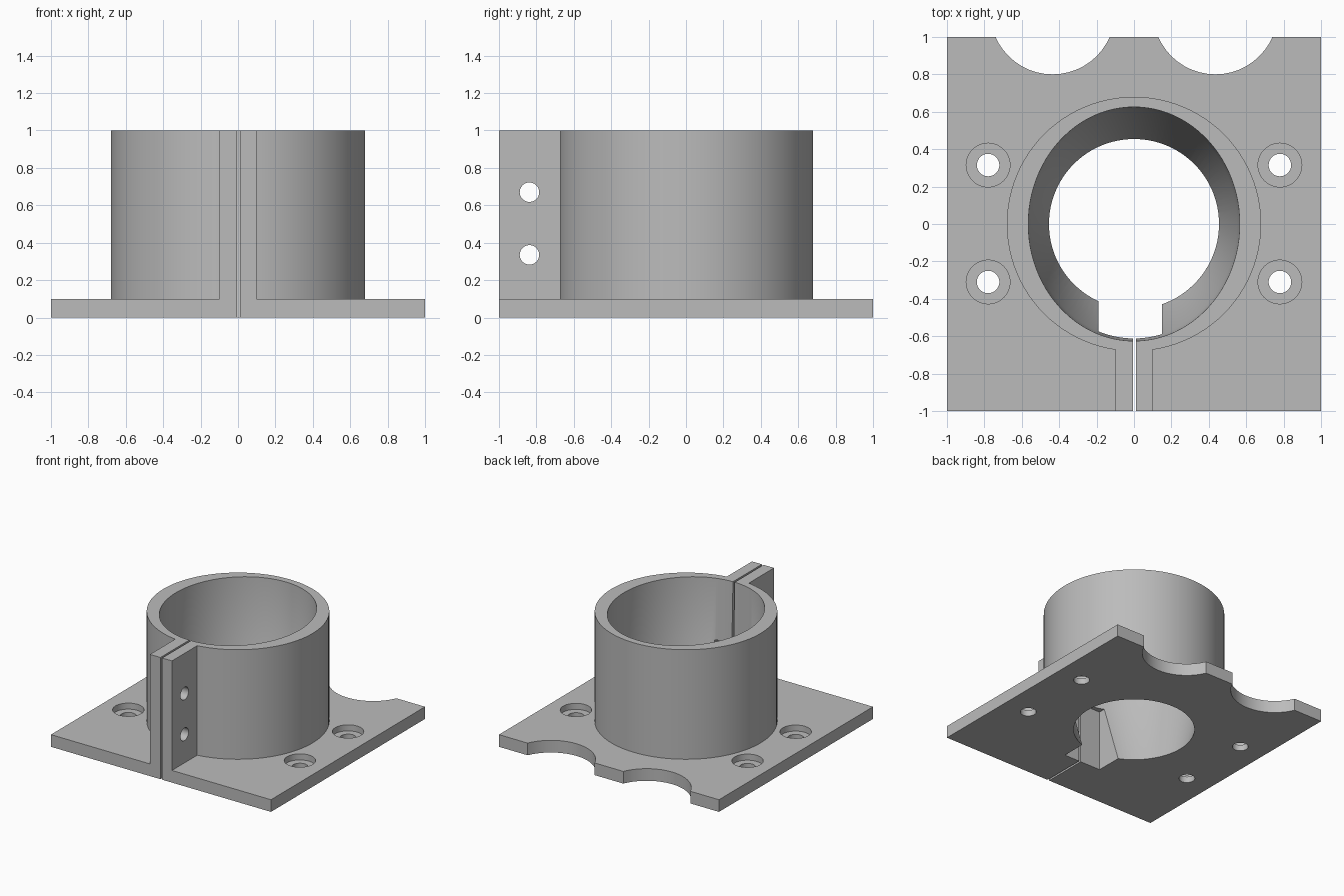
import bpy, bmesh, math

cube = bpy.data.objects.get("Cube")
if cube:
    bpy.data.objects.remove(cube, do_unlink=True)

grey = bpy.data.materials.new("plain_grey")
grey.use_nodes = True
colour = (0.5, 0.5, 0.5, 1)
grey.diffuse_color = colour
grey.node_tree.nodes["Principled BSDF"].inputs["Base Color"].default_value = colour


def make_object(name, bm):
    mesh = bpy.data.meshes.new(name)
    bmesh.ops.recalc_face_normals(bm, faces=bm.faces)
    bm.to_mesh(mesh)
    bm.free()
    mesh.materials.append(grey)
    obj = bpy.data.objects.new(name, mesh)
    bpy.context.collection.objects.link(obj)
    return obj


def box(name, low, high):
    bm = bmesh.new()
    bmesh.ops.create_cube(bm, size=1)
    for v in bm.verts:
        v.co = [(a + b) / 2 + c * (b - a) for a, b, c in zip(low, high, v.co)]
    return make_object(name, bm)


def loft(name, sections, centre=(0, 0), sides=64, along_x=False):
    """Stack of elliptical sections (height, x radius, y radius), capped at both ends."""
    bm = bmesh.new()
    rings = []
    for h, rx, ry in sections:
        ring = []
        for i in range(sides):
            a = math.tau * i / sides
            u, v = centre[0] + rx * math.cos(a), centre[1] + ry * math.sin(a)
            ring.append(bm.verts.new((h, u, v) if along_x else (u, v, h)))
        rings.append(ring)
    for low, high in zip(rings, rings[1:]):
        for i in range(sides):
            j = (i + 1) % sides
            bm.faces.new((low[i], low[j], high[j], high[i]))
    bm.faces.new(rings[0])
    bm.faces.new(rings[-1])
    return make_object(name, bm)


def rod(name, centre, radius, low, high, along_x=False):
    return loft(name, [(low, radius, radius), (high, radius, radius)], centre, 48, along_x)


def combine(target, tool, operation):
    mod = target.modifiers.new(tool.name, "BOOLEAN")
    mod.operation, mod.solver, mod.object = operation, "EXACT", tool
    bpy.context.view_layer.objects.active = target
    bpy.ops.object.modifier_apply(modifier=mod.name)
    bpy.data.objects.remove(tool, do_unlink=True)


# Base plate, collar and clamp flange joined into one body
body = box("clamp_mount", (-1, -1, 0), (1, 1, 0.1))
combine(body, loft("collar", [(0.05, 0.68, 0.68), (1, 0.68, 0.68)], sides=96), "UNION")
combine(body, box("clamp_flange", (-0.1, -1, 0.05), (0.1, -0.65, 1)), "UNION")

# Bore opening from a round base to an oval top
bore = [(-0.03, 0.449, 0.445), (0.5, 0.55, 0.612), (1.02, 0.566, 0.626)]
combine(body, loft("bore", bore, sides=96), "DIFFERENCE")

# Relief pocket and clamping slit
combine(body, box("pocket", (-0.19, -0.63, -0.1), (0.15, -0.3, 0.5)), "DIFFERENCE")
combine(body, box("slit", (-0.005, -1.1, -0.1), (0.011, -0.5, 1.1)), "DIFFERENCE")

# Counterbored mounting holes and rear scallops
for side in (-1, 1):
    for y in (-0.31, 0.315):
        combine(body, rod("screw_hole", (side * 0.78, y), 0.06, -0.1, 0.2), "DIFFERENCE")
        combine(body, rod("counterbore", (side * 0.78, y), 0.117, 0.05, 0.2), "DIFFERENCE")
    combine(body, rod("scallop", (side * 0.435, 1.133), 0.333, -0.1, 0.2), "DIFFERENCE")

# Clamp bolt holes
for z in (0.335, 0.67):
    combine(body, rod("bolt_hole", (-0.837, z), 0.052, -0.3, 0.3, True), "DIFFERENCE")

bpy.ops.object.select_all(action="DESELECT")
body.select_set(True)
bpy.context.view_layer.objects.active = body
bpy.ops.object.shade_smooth_by_angle(angle=math.radians(30))
